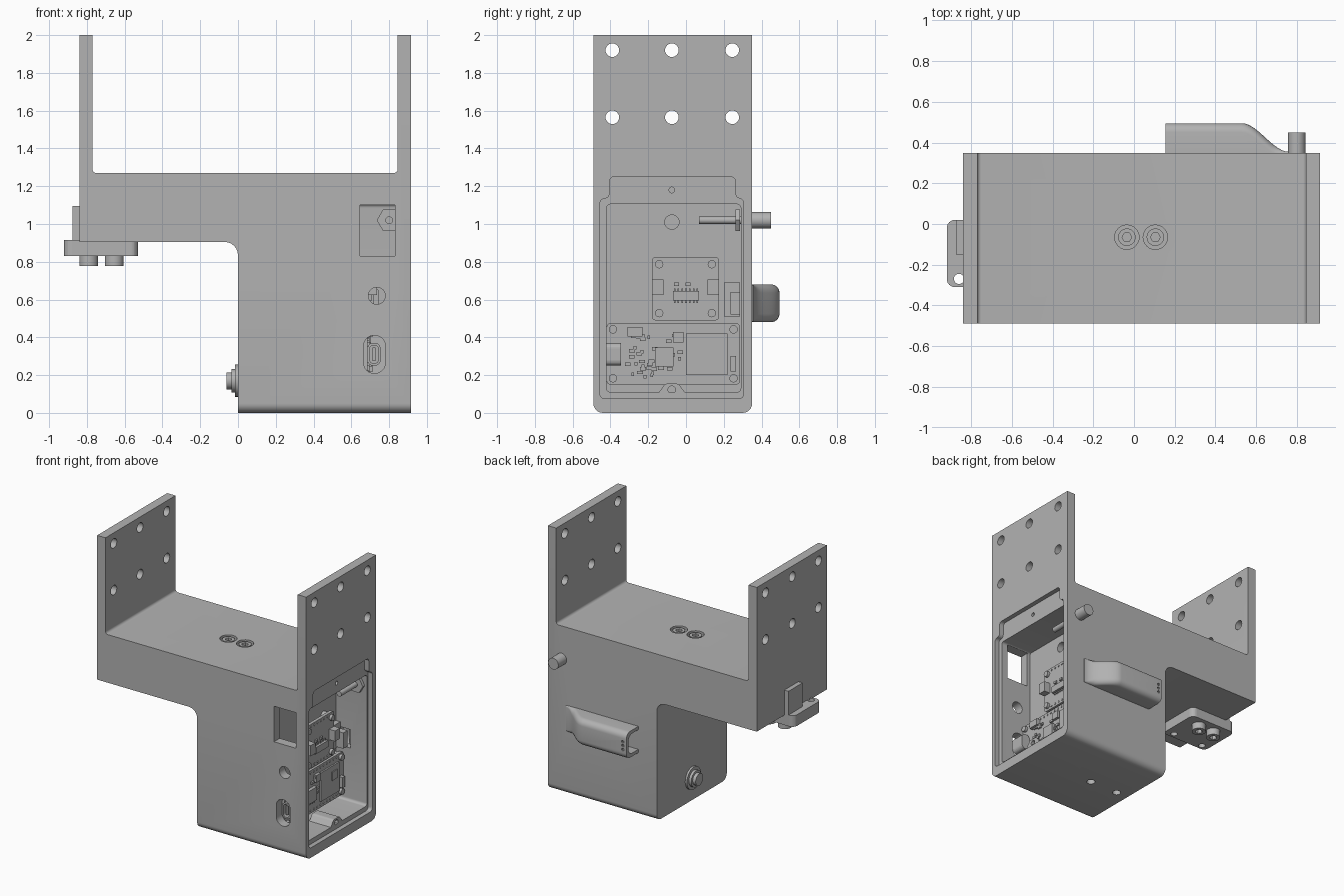
import bpy, bmesh, math, random
from mathutils import Vector

random.seed(4)
cube = bpy.data.objects.get("Cube")
if cube:
    bpy.data.objects.remove(cube, do_unlink=True)

grey = bpy.data.materials.new("plain grey")
grey.use_nodes = True
colour = (0.45, 0.45, 0.45, 1)
grey.diffuse_color = colour
grey.node_tree.nodes["Principled BSDF"].inputs["Base Color"].default_value = colour


def rounded(points, radius, steps=6):
    """Fillet polygon corners; radius is one number or one per corner."""
    out = []
    for i, p in enumerate(points):
        r = radius[i] if isinstance(radius, list) else radius
        p = Vector(p)
        if r == 0:
            out.append(tuple(p))
            continue
        u = (Vector(points[i - 1]) - p).normalized()
        v = (Vector(points[(i + 1) % len(points)]) - p).normalized()
        half = u.angle(v) / 2
        mid = p + (u + v).normalized() * r / math.sin(half)
        a = p + u * r / math.tan(half) - mid
        b = p + v * r / math.tan(half) - mid
        sweep = math.pi - 2 * half
        for k in range(steps + 1):
            t = k / steps
            q = (a * math.sin((1 - t) * sweep) + b * math.sin(t * sweep)) / math.sin(sweep)
            out.append(tuple(mid + q))
    return out


def rect(u0, u1, v0, v1, r=0):
    return rounded([(u0, v0), (u1, v0), (u1, v1), (u0, v1)], r)


def disc(u, v, r, n=24):
    return [(u + r * math.cos(math.tau * k / n), v + r * math.sin(math.tau * k / n)) for k in range(n)]


def place(p, axis, d):
    return {"x": (d, p[0], p[1]), "y": (p[0], d, p[1]), "z": (p[0], p[1], d)}[axis]


def finish(name, bm):
    bmesh.ops.recalc_face_normals(bm, faces=bm.faces)
    mesh = bpy.data.meshes.new(name)
    bm.to_mesh(mesh)
    bm.free()
    obj = bpy.data.objects.new(name, mesh)
    bpy.context.collection.objects.link(obj)
    mesh.materials.append(grey)
    return obj


def loft(bm, rings):
    rows = [[bm.verts.new(p) for p in ring] for ring in rings]
    n = len(rows[0])
    bm.faces.new(rows[0])
    bm.faces.new(rows[-1])
    for a, b in zip(rows, rows[1:]):
        for i in range(n):
            bm.faces.new((a[i], a[(i + 1) % n], b[(i + 1) % n], b[i]))


def make(name, *parts):
    """Each part is (outline, axis, start, end)."""
    bm = bmesh.new()
    for pts, axis, a, b in parts:
        loft(bm, [[place(p, axis, d) for p in pts] for d in (a, b)])
    return finish(name, bm)


def smooth(obj):
    bpy.ops.object.select_all(action="DESELECT")
    obj.select_set(True)
    bpy.context.view_layer.objects.active = obj
    bpy.ops.object.shade_smooth_by_angle(angle=math.radians(35))


def cut(obj, cutter):
    mod = obj.modifiers.new("cut", "BOOLEAN")
    mod.operation, mod.solver, mod.object = "DIFFERENCE", "EXACT", cutter
    bpy.context.view_layer.objects.active = obj
    bpy.ops.object.modifier_apply(modifier=mod.name)
    bpy.data.objects.remove(cutter, do_unlink=True)


# Main housing: two uprights, bridge and leg as one profile
MID = -0.075
outline = [(0, 0), (0.915, 0), (0.915, 2), (0.845, 2), (0.845, 1.27), (-0.77, 1.27),
           (-0.77, 2), (-0.84, 2), (-0.84, 0.905), (0, 0.905)]
body = make("housing", (rounded(outline, [0, 0, 0, 0, 0.02, 0.02, 0, 0, 0, 0.07]), "y", -0.49, 0.35))
bm = bmesh.new()
bm.from_mesh(body.data)
edges = [e for e in bm.edges if all(v.co.z < 0.001 for v in e.verts)
         and abs(e.verts[0].co.x - e.verts[1].co.x) > 0.5]
bmesh.ops.bevel(bm, geom=edges, offset=0.05, segments=6, profile=0.5, affect="EDGES")
bm.to_mesh(body.data)
bm.free()

# Cover recess with a narrower neck, then the deep electronics bay
cover = [(-0.455, 0.075), (0.305, 0.075), (0.305, 1.135), (0.262, 1.135), (0.262, 1.25),
         (-0.405, 1.25), (-0.405, 1.135), (-0.455, 1.135)]
cut(body, make("recess_cutter", (rounded(cover, 0.025), "x", 0.88, 1)))
cut(body, make("bay_cutter", (rect(-0.42, 0.29, 0.11, 1.105, 0.02), "x", 0.62, 0.95)))

# Mounting holes, front openings, cable opening, screw holes
holes = [(disc(y, z, 0.036), "x", a, b) for y in (-0.39, MID, 0.245) for z in (1.565, 1.92)
         for a, b in ((-0.9, -0.7), (0.8, 1))]
holes += [(rect(0.645, 0.83, 0.83, 1.1), "y", -0.6, -0.4),
          (disc(0.735, 0.62, 0.045), "y", -0.6, -0.4),
          (rect(0.665, 0.78, 0.21, 0.41, 0.055), "y", -0.6, -0.4),
          (rect(0.64, 0.74, 0.51, 0.65), "y", 0.25, 0.36),
          (disc(MID, 1.01, 0.038), "x", 0.5, 0.65),
          (disc(MID, 1.18, 0.015), "x", 0.8, 0.9)]
holes += [(disc(x, MID, 0.03), "z", -0.1, 0.08) for x in (0.1, 0.34)]
holes += [(disc(x, -0.065, 0.06), "z", 1.22, 1.4) for x in (-0.035, 0.105)]
cut(body, make("hole_cutter", *holes))
smooth(body)

# Socket cap screws in the bridge
for i, x in enumerate((-0.035, 0.105)):
    screw = make("bridge_screw_%d" % i, (disc(x, -0.065, 0.043), "z", 1.2, 1.265))
    cut(screw, make("socket_cutter", (disc(x, -0.065, 0.024, 6), "z", 1.24, 1.3)))
    smooth(screw)

# Cover screw boss at the bottom of the bay
boss = make("cover_boss", (rounded([(-0.15, 0.1), (0, 0.1), (-0.04, 0.155), (-0.11, 0.155)],
                                   [0, 0, 0.025, 0.025]), "x", 0.7, 0.88))
cut(boss, make("boss_cutter", (disc(MID, 0.122, 0.02), "x", 0.8, 0.95)))


# Cable hood: hollow, open at one end and blending into the wall at the other
def hood_ring(x, inset):
    t = min(max((x - 0.53) / 0.23, 0), 1)
    top = 0.495 - 0.14 * t * t * (3 - 2 * t) - inset
    low, high, base = 0.48 + inset, 0.68 - inset, 0.34 - inset
    r = min(0.045, top - base - 0.002)
    pts = rounded([(base, low), (top, low), (top, high), (base, high)], [0, r, r, 0])
    return [(x, y, z) for y, z in pts]


def hood_solid(name, start, end, inset):
    bm = bmesh.new()
    xs = [start] + [0.53 + (end - 0.53) * k / 14 for k in range(15)]
    loft(bm, [hood_ring(x, inset) for x in xs])
    return finish(name, bm)


hood = hood_solid("cable_hood", 0.155, 0.76, 0)
cut(hood, hood_solid("hood_cutter", 0.1, 0.7, 0.025))
cut(hood, make("hood_hole_cutter", *[(disc(0.185, z, 0.01, 10), "y", 0.4, 0.6) for z in (0.55, 0.58, 0.61)]))
smooth(hood)

# Plunger pin through the back wall with its hex nut
smooth(make("plunger_pin", (disc(0.8, 1.02, 0.043), "y", 0.29, 0.45),
            (disc(0.8, 1.02, 0.02), "y", 0.07, 0.3)))
make("plunger_nut", (disc(0.8, 1.02, 0.065, 6), "y", 0.262, 0.285))

# Push button on the leg
smooth(make("push_button", (disc(MID, 0.17, 0.085), "x", -0.015, 0.01),
            (disc(MID, 0.17, 0.062), "x", -0.035, 0),
            (disc(MID, 0.17, 0.045), "x", -0.06, 0)))

# Side bracket with tab and two screws below
bracket = make("side_bracket", (rect(-0.92, -0.53, -0.31, 0.02, 0.04), "z", 0.83, 0.915))
cut(bracket, make("bracket_cutter", *[(disc(x, -0.27, 0.025), "z", 0.8, 1) for x in (-0.86, -0.6)]))
make("bracket_tab", (rect(-0.875, -0.835, -0.15, 0.02), "z", 0.9, 1.095))
for i, x in enumerate((-0.79, -0.655)):
    screw = make("bracket_screw_%d" % i, (disc(x, -0.06, 0.05), "z", 0.778, 0.84))
    cut(screw, make("socket_cutter", (disc(x, -0.06, 0.027, 6), "z", 0.76, 0.81)))
    smooth(screw)


# Circuit boards standing off the bay floor
def board(name, y0, y1, z0, z1, margin, chips):
    spots = [(y, z) for y in (y0 + margin, y1 - margin) for z in (z0 + margin, z1 - margin)]
    make(name, (rect(y0, y1, z0, z1, 0.02), "x", 0.66, 0.685))
    make(name + "_standoffs", *[(disc(y, z, 0.03, 16), "x", 0.61, 0.665) for y, z in spots])
    make(name + "_screws", *[(disc(y, z, 0.022, 16), "x", 0.68, 0.705) for y, z in spots])
    pins = []
    n = round((y1 - y0 - 0.16) / 0.04)
    for z in (z0 + 0.02, z1 - 0.02):
        for k in range(n + 1):
            pins.append((disc(y0 + 0.08 + (y1 - y0 - 0.16) * k / n, z, 0.008, 8), "x", 0.68, 0.69))
    make(name + "_pins", *pins)
    make(name + "_chips", *[(rect(y - w / 2, y + w / 2, z - h / 2, z + h / 2), "x", 0.68, 0.685 + d)
                            for y, z, w, h, d in chips])


small = [(random.uniform(-0.31, -0.03), random.uniform(0.19, 0.42), random.choice((0.015, 0.03)), 0.018, 0.012)
         for k in range(34)]
board("main_board", -0.42, 0.285, 0.15, 0.475, 0.033,
      small + [(-0.115, 0.295, 0.1, 0.1, 0.025), (-0.04, 0.4, 0.055, 0.055, 0.02),
               (0.11, 0.31, 0.22, 0.22, 0.012), (0.16, 0.345, 0.065, 0.065, 0.018),
               (0.25, 0.26, 0.03, 0.08, 0.03), (-0.27, 0.43, 0.08, 0.05, 0.03)])
legs = [(-0.06 + 0.02 * k, 0.62, 0.008, 0.075, 0.008) for k in range(7)]
board("sensor_board", -0.18, 0.175, 0.49, 0.825, 0.038,
      legs + [(0, 0.62, 0.14, 0.05, 0.025), (-0.15, 0.665, 0.06, 0.08, 0.05), (0.145, 0.665, 0.06, 0.08, 0.05),
              (-0.05, 0.68, 0.025, 0.018, 0.012), (0.01, 0.68, 0.025, 0.018, 0.012)])

# Charging port facing the front slot, and cable connector by the hood
port = make("charging_port", (rect(0.685, 0.755, 0.25, 0.37, 0.03), "y", -0.45, -0.345))
cut(port, make("port_cutter", (rect(0.697, 0.743, 0.262, 0.358, 0.02), "y", -0.5, -0.37)))
make("port_tongue", (rect(0.713, 0.727, 0.275, 0.345), "y", -0.44, -0.36))
make("cable_connector", (rect(0.2, 0.285, 0.51, 0.69), "x", 0.62, 0.66),
     (rect(0.235, 0.285, 0.52, 0.64), "x", 0.65, 0.72))
